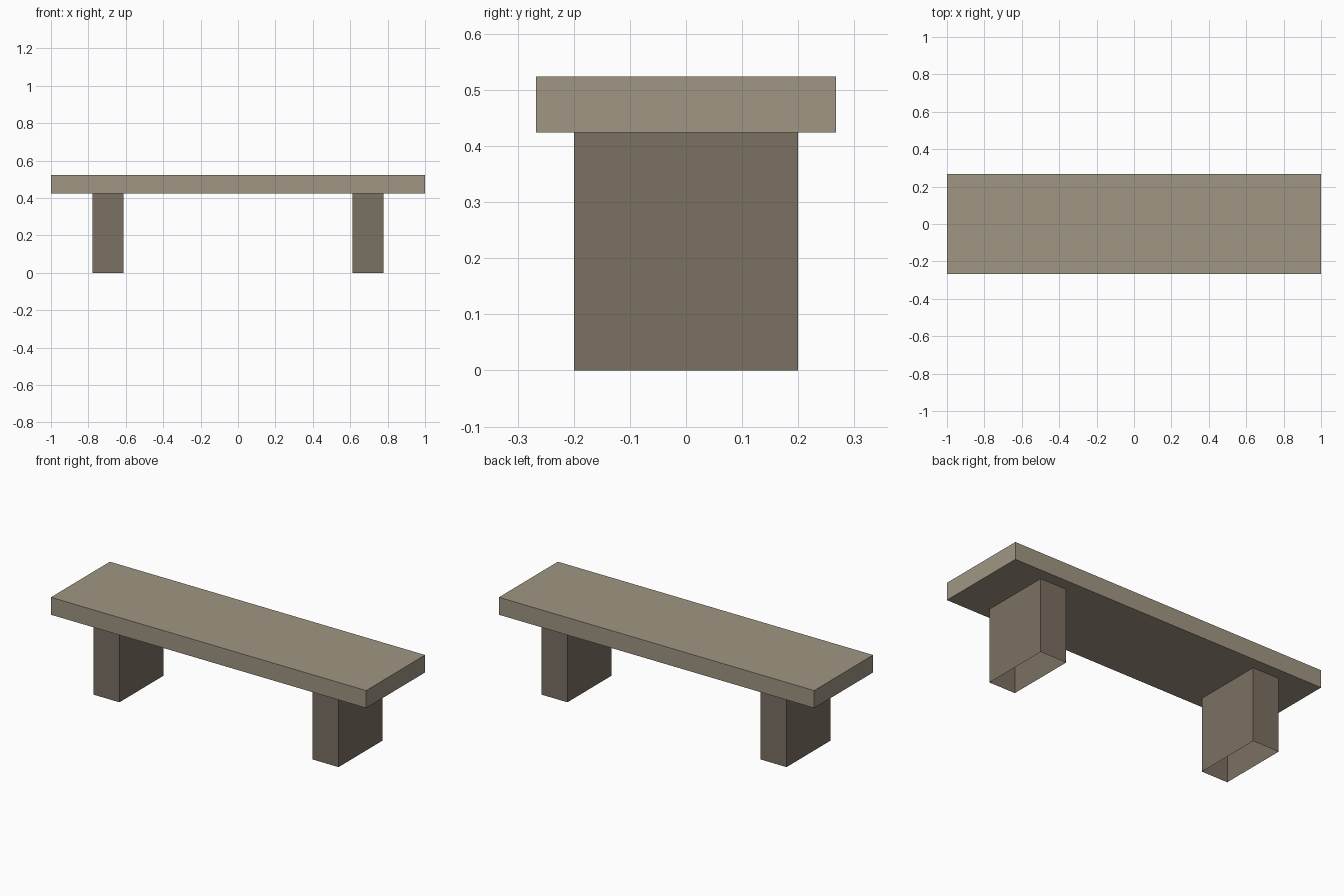
import bpy
import bmesh

cube = bpy.data.objects.get("Cube")
if cube:
    bpy.data.objects.remove(cube, do_unlink=True)


def make_material(name, rgb):
    mat = bpy.data.materials.new(name)
    mat.use_nodes = True
    colour = (*rgb, 1.0)
    mat.diffuse_color = colour
    mat.node_tree.nodes["Principled BSDF"].inputs["Base Color"].default_value = colour
    return mat


def make_box(name, centre, size, mat, open_bottom=False):
    bm = bmesh.new()
    bmesh.ops.create_cube(bm, size=1.0)
    bmesh.ops.scale(bm, vec=size, verts=bm.verts)
    if open_bottom:
        bm.normal_update()
        bottom = [f for f in bm.faces if f.normal.z < -0.5]
        bmesh.ops.delete(bm, geom=bottom, context="FACES_ONLY")
    mesh = bpy.data.meshes.new(name)
    bm.to_mesh(mesh)
    bm.free()
    mesh.materials.append(mat)
    obj = bpy.data.objects.new(name, mesh)
    obj.location = centre
    bpy.context.collection.objects.link(obj)
    return obj


light_stone = make_material("light stone", (0.35, 0.305, 0.227))
dark_stone = make_material("dark stone", (0.198, 0.162, 0.125))

leg_height = 0.424
seat_thickness = 0.1

# Seat slab
make_box("seat", (0, 0, leg_height + seat_thickness / 2),
         (2.0, 0.534, seat_thickness), light_stone)

# Hollow block legs, open underneath
for side, name in ((1, "left_leg"), (-1, "right_leg")):
    make_box(name, (side * 0.695, 0, leg_height / 2),
             (0.166, 0.4, leg_height), dark_stone, open_bottom=True)
